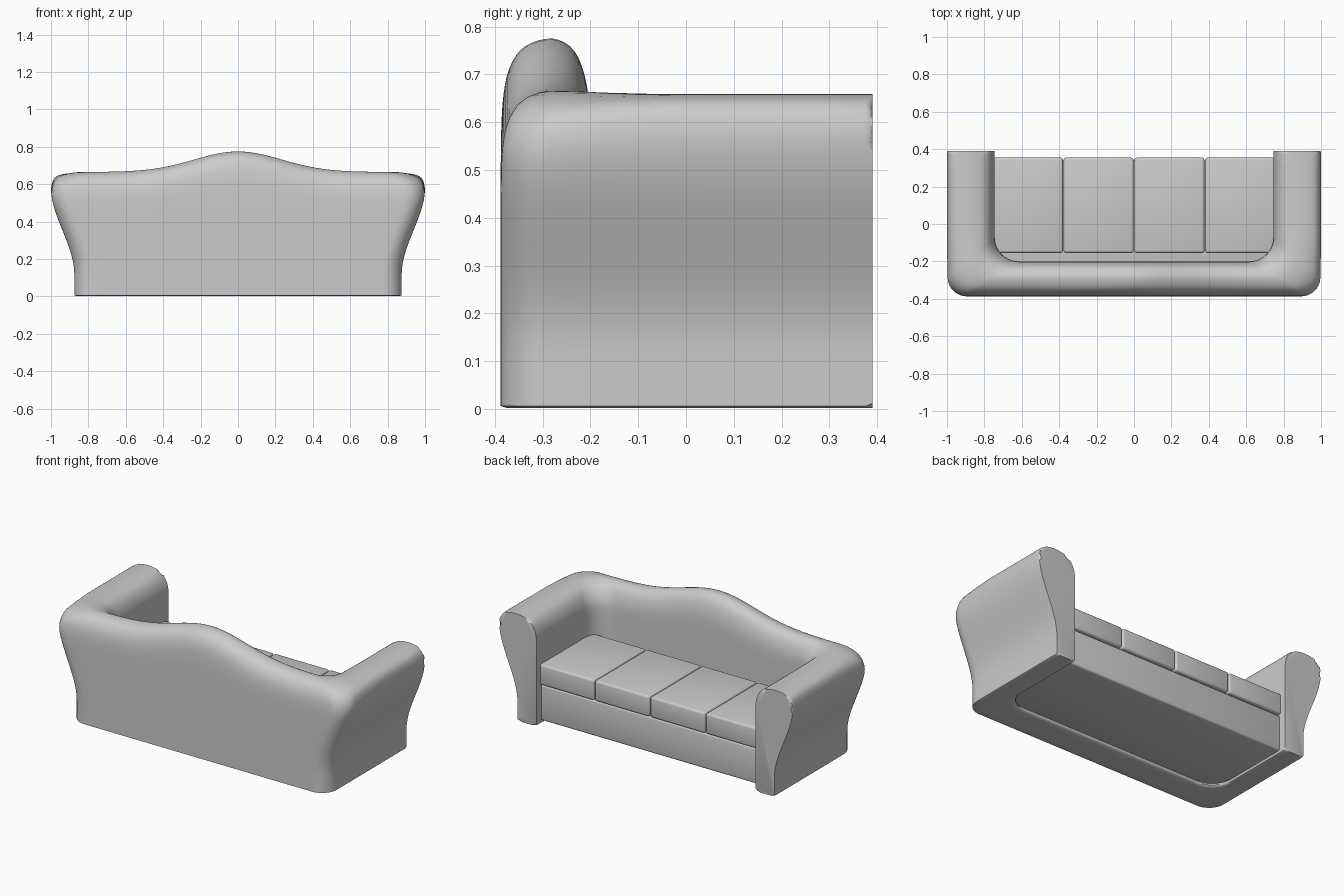
import bpy, bmesh
from math import sin, cos, pi, exp
from mathutils import Vector

if "Cube" in bpy.data.objects:
    bpy.data.objects.remove(bpy.data.objects["Cube"])

# Cross-sections of the shell: u = 0 inner wall .. 1 outer wall, then height
LOWER = [(1, .45), (1, .3), (1, .15), (1, .035), (.93, .002), (.1, .002), (0, .03), (0, .1), (0, .3)]
ARM = [(0, .5), (.04, .58), (.18, .635), (.42, .656), (.69, .656), (.92, .635), (1, .57)] + LOWER
BACK = [(0, .5), (.04, .58), (.18, .64), (.42, .665), (.72, .65), (.9, .61), (.98, .55)] + LOWER


def smoothstep(t):
    t = max(0, min(1, t))
    return t * t * (3 - 2 * t)


def smooth_loop(points, steps=4):
    """Closed Catmull-Rom curve through the points."""
    p = [Vector(q) for q in points]
    n, out = len(p), []
    for i in range(n):
        a, b, c, d = p[i - 1], p[i], p[(i + 1) % n], p[(i + 2) % n]
        for k in range(steps):
            t = k / steps
            q = b + (c - a) * (t / 2) + (2 * a - 5 * b + 4 * c - d) * (t * t / 2) \
                + (3 * b - a - 3 * c + d) * (t ** 3 / 2)
            out.append((max(0, min(1, q.x)), max(.002, q.y)))
    return out


def half_path(x, y, r, arm_n=6, arc_n=10, back_n=16):
    """One arm, rounded corner and half the back, in plan."""
    pts = [(x, .39 + (y + r - .39) * i / arm_n) for i in range(arm_n)]
    pts += [(x - r + r * cos(a), y + r - r * sin(a))
            for a in (pi / 2 * i / arc_n for i in range(arc_n + 1))]
    return pts + [((x - r) * (1 - i / back_n), y) for i in range(1, back_n + 1)]


def full_path(x, y, r):
    h = half_path(x, y, r)
    return h + [(-px, py) for px, py in reversed(h[:-1])]


def finish(name, bm):
    bmesh.ops.recalc_face_normals(bm, faces=bm.faces[:])
    me = bpy.data.meshes.new(name)
    bm.to_mesh(me)
    bm.free()
    ob = bpy.data.objects.new(name, me)
    bpy.context.collection.objects.link(ob)
    bpy.ops.object.select_all(action='DESELECT')
    ob.select_set(True)
    bpy.context.view_layer.objects.active = ob
    bpy.ops.object.shade_smooth_by_angle(angle=.7)
    return ob


def soft_box(name, lo, hi, bevel):
    bm = bmesh.new()
    bmesh.ops.create_cube(bm, size=1)
    for v in bm.verts:
        v.co = [lo[i] + (v.co[i] + .5) * (hi[i] - lo[i]) for i in range(3)]
    bmesh.ops.bevel(bm, geom=bm.edges[:], offset=bevel, segments=3, profile=.5, affect='EDGES')
    return finish(name, bm)


# Back and arms: one U-shaped sweep with flared sides and a humped back
arm, back = smooth_loop(ARM), smooth_loop(BACK)
inner = full_path(.745, -.2, .13)
bm = bmesh.new()
rings = [[] for _ in inner]
for (ua, za), (ub, zb) in zip(arm, back):
    flare = .875 + .125 * smoothstep((za - .12) / .46)
    outer = full_path(flare, -.388, .1)
    for i, (a, o) in enumerate(zip(inner, outer)):
        w = smoothstep((.1 - a[1]) / .3)          # 0 on arms, 1 on back
        u, z = ua + (ub - ua) * w, za + (zb - za) * w
        x, y = a[0] + (o[0] - a[0]) * u, a[1] + (o[1] - a[1]) * u
        z += .11 * exp(-(x / .33) ** 2) * smoothstep((z - .3) / .36)
        rings[i].append(bm.verts.new((x, y, z)))
for r, s in zip(rings, rings[1:]):
    for k in range(len(r)):
        bm.faces.new((r[k - 1], r[k], s[k], s[k - 1]))
caps = [bm.faces.new(rings[0]), bm.faces.new(rings[-1])]
rim = [e for f in caps for e in f.edges]
bmesh.ops.bevel(bm, geom=rim, offset=.014, segments=3, profile=.5, affect='EDGES')
finish("back_and_arms", bm)

# Seat base
soft_box("seat_base", (-.77, -.25, .02), (.77, .343, .24), .012)

# Four seat cushions
for i in range(4):
    x = -.756 + .378 * i
    soft_box(f"seat_cushion_{i + 1}", (x + .002, -.155, .243), (x + .376, .355, .37), .013)
